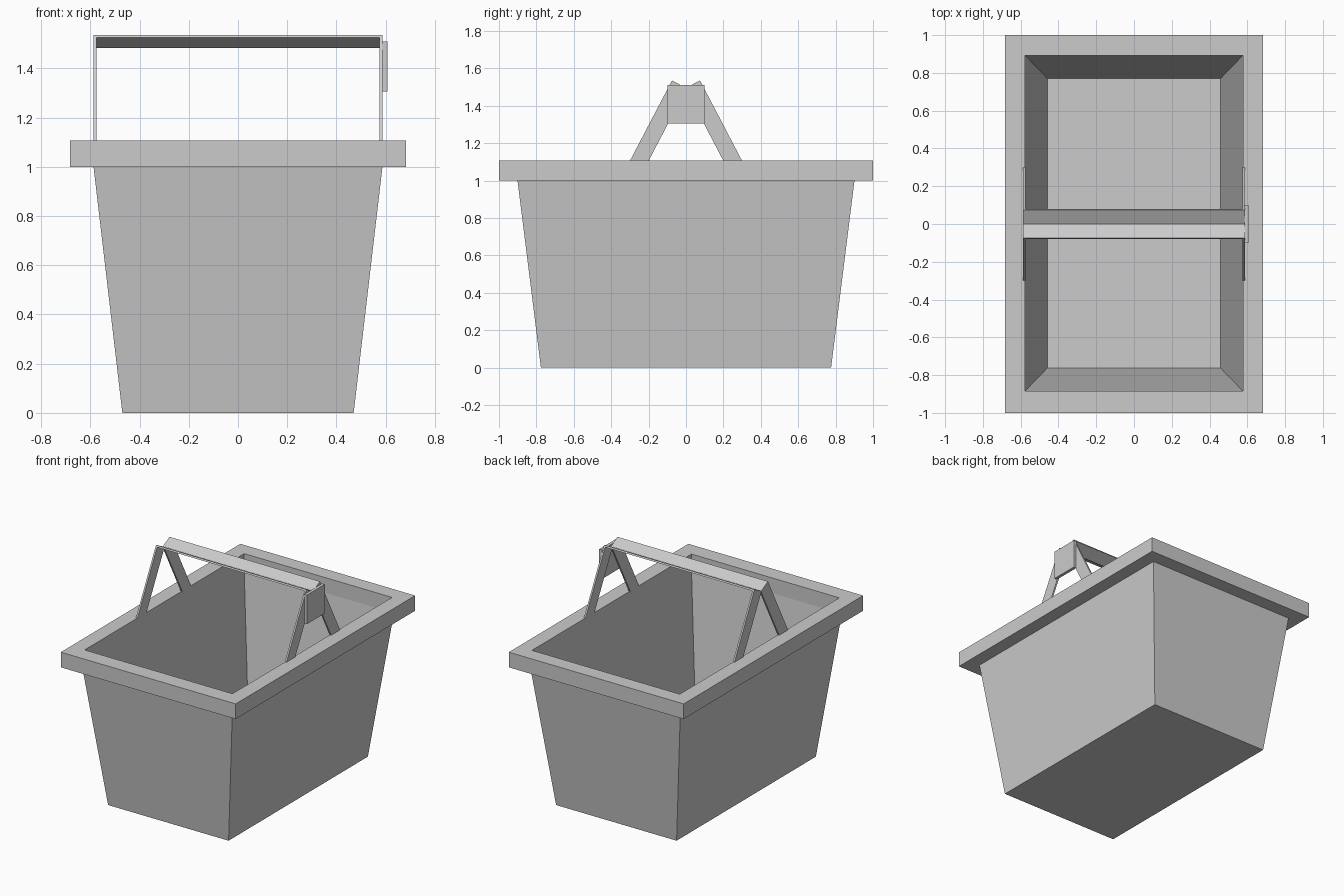
import bpy, bmesh
from mathutils import Vector

cube = bpy.data.objects.get("Cube")
if cube:
    bpy.data.objects.remove(cube, do_unlink=True)

grey = bpy.data.materials.new("plain_grey")
grey.use_nodes = True
grey.diffuse_color = (0.6, 0.6, 0.6, 1)
grey.node_tree.nodes["Principled BSDF"].inputs["Base Color"].default_value = (0.6, 0.6, 0.6, 1)


def finish(name, bm):
    bmesh.ops.recalc_face_normals(bm, faces=bm.faces)
    mesh = bpy.data.meshes.new(name)
    bm.to_mesh(mesh)
    bm.free()
    mesh.materials.append(grey)
    obj = bpy.data.objects.new(name, mesh)
    bpy.context.collection.objects.link(obj)
    return obj


def loft(name, rings):
    """Join rectangular rings (half x, half y, z, y shift), capping both ends."""
    bm = bmesh.new()
    loops = [[bm.verts.new((sx * hx, sy * hy + dy, z))
              for sx, sy in ((-1, -1), (1, -1), (1, 1), (-1, 1))]
             for hx, hy, z, dy in rings]
    for a, b in zip(loops, loops[1:]):
        for i in range(4):
            j = (i + 1) % 4
            bm.faces.new((a[i], a[j], b[j], b[i]))
    bm.faces.new(loops[0])
    bm.faces.new(loops[-1])
    return finish(name, bm)


def handle_frame(name, side):
    """Leaning U-shaped strip: two legs and a crossbar, extruded across its width."""
    bottom = Vector((0, side * 0.30, 1.105))
    top = Vector((0, side * 0.075, 1.535))
    up = (top - bottom).normalized()
    across = Vector((0, -side * up.z, -abs(up.y)))
    width, thick, half = 0.0886, 0.012, 0.587
    height = (top - bottom).length
    profile = [(-half, 0), (-half, height), (half, height), (half, 0),
               (half - thick, 0), (half - thick, height - thick),
               (thick - half, height - thick), (thick - half, 0)]
    bm = bmesh.new()
    sides = []
    for w in (0, width):
        loop = []
        for x, h in profile:
            p = bottom + up * h + across * w
            if h == 0:  # legs are cut level, just inside the rim
                p += up * ((1.10 - p.z) / up.z)
            loop.append(bm.verts.new((x, p.y, p.z)))
        sides.append(loop)
    a, b = sides
    for i in range(8):
        j = (i + 1) % 8
        bm.faces.new((a[i], a[j], b[j], b[i]))
    for loop in sides:  # edge faces: left leg, crossbar, right leg
        for q in ((0, 1, 6, 7), (1, 2, 5, 6), (2, 3, 4, 5)):
            bm.faces.new([loop[k] for k in q])
    return finish(name, bm)


# Tapered tub with a projecting rim and thin walls
loft("basket_tub", [
    (0.47, 0.776, 0, 0), (0.587, 0.901, 1.0, 0),
    (0.682, 1.0, 1.0, 0), (0.682, 1.0, 1.107, 0),
    (0.577, 0.889, 1.107, 0.004), (0.577, 0.889, 1.0, 0.004),
    (0.459, 0.767, 0.01, 0.004)])

# Two carrying handles leaning together
handle_frame("front_handle", -1)
handle_frame("back_handle", 1)

# Flat tag on the side of the handles
tag = loft("handle_tag", [(0.011, 0.1, 1.305, 0), (0.011, 0.1, 1.51, 0)])
tag.location.x = 0.596
